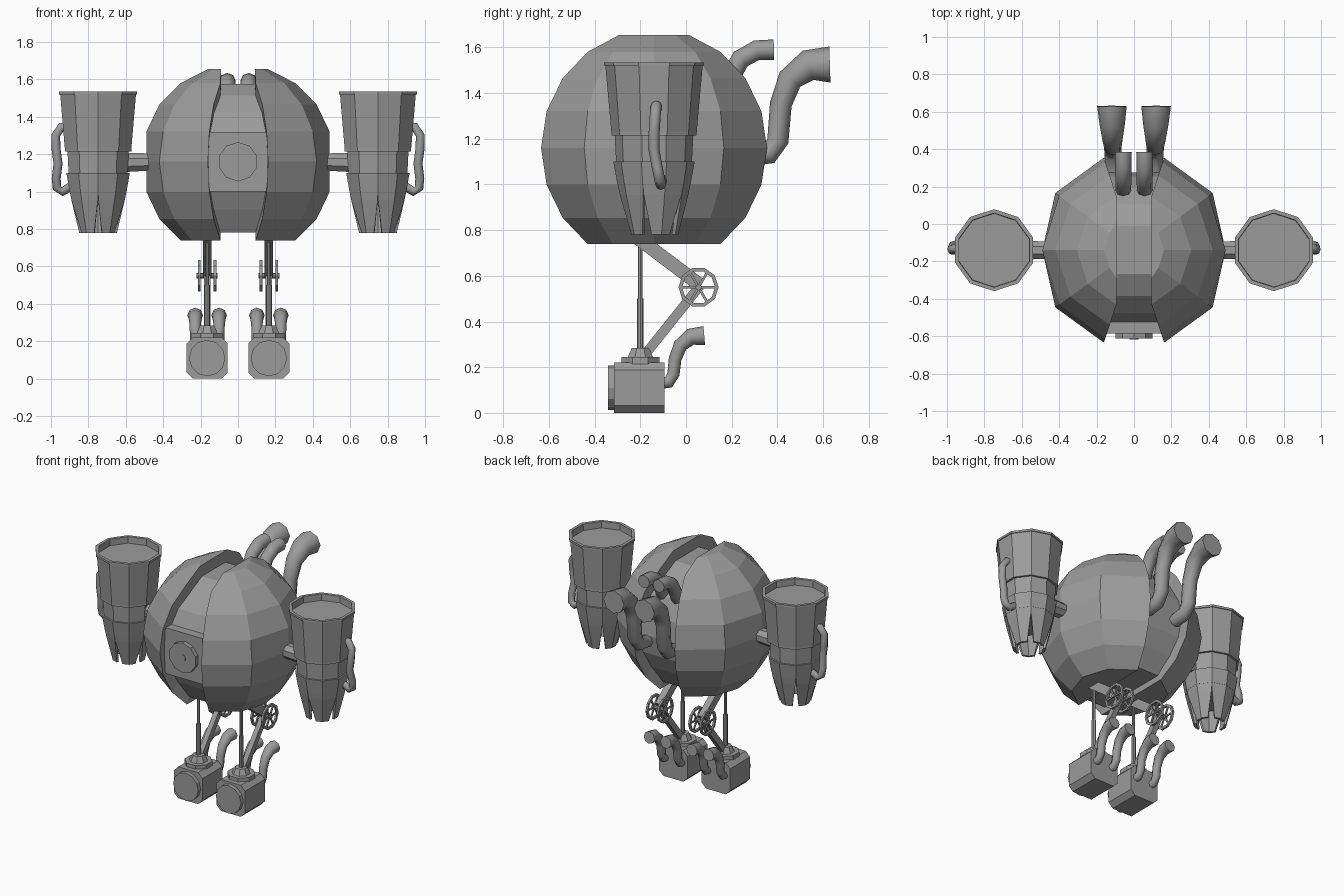
import bpy, bmesh, math
from math import sin, cos, pi, radians
from mathutils import Vector, Matrix

if "Cube" in bpy.data.objects:
    bpy.data.objects.remove(bpy.data.objects["Cube"])

grey = bpy.data.materials.new("grey metal")
grey.diffuse_color = (0.33, 0.33, 0.33, 1)
grey.use_nodes = True
grey.node_tree.nodes["Principled BSDF"].inputs["Base Color"].default_value = grey.diffuse_color


def build(name, verts, faces, smooth=()):
    me = bpy.data.meshes.new(name)
    me.from_pydata([tuple(v) for v in verts], [], faces)
    for i in smooth:
        me.polygons[i].use_smooth = True
    bm = bmesh.new()
    bm.from_mesh(me)
    bmesh.ops.recalc_face_normals(bm, faces=bm.faces)
    bm.to_mesh(me)
    bm.free()
    me.materials.append(grey)
    ob = bpy.data.objects.new(name, me)
    bpy.context.collection.objects.link(ob)
    return ob


def loft(name, rings, smooth=False):
    """Skin a list of equal rings and cap both ends."""
    n = len(rings[0])
    verts = [v for r in rings for v in r]
    faces = [(i * n + j, i * n + (j + 1) % n, (i + 1) * n + (j + 1) % n, (i + 1) * n + j)
             for i in range(len(rings) - 1) for j in range(n)]
    sides = range(len(faces)) if smooth else ()
    faces += [tuple(range(n)), tuple(range(len(verts) - n, len(verts)))]
    return build(name, verts, faces, sides)


def sweep(name, path, radii, side, n=8, smooth=True, turn=0.0):
    """Tube along a path; side is a vector across the bend plane."""
    path, side, rings = [Vector(p) for p in path], Vector(side), []
    for i, p in enumerate(path):
        t = (path[min(i + 1, len(path) - 1)] - path[max(i - 1, 0)]).normalized()
        up = side.cross(t).normalized()
        rings.append([p + radii[i] * (cos(2 * pi * k / n + turn) * up + sin(2 * pi * k / n + turn) * side)
                      for k in range(n)])
    return loft(name, rings, smooth)


def disc(name, a, b, r, side, n=10, turn=0.0, r2=None):
    return sweep(name, [a, b], [r, r2 or r], side, n, False, turn)


def beam(name, a, b, wx, w):
    """Flat bar between two points in a plane of constant x."""
    a, b = Vector(a), Vector(b)
    u = (b - a).normalized().cross(Vector((1, 0, 0))) * w / 2
    x = Vector((wx / 2, 0, 0))
    return loft(name, [[p + u + x, p + u - x, p - u - x, p - u + x] for p in (a, b)])


# Body measurements
R, CY, CZ = 0.52, -0.14, 1.16
RINGS = [radians(a) for a in range(-54, 73, 18)]


def body_point(s, theta, phi):
    x = min(max(R * cos(phi) * cos(theta), 0.09), 0.49)
    return Vector((s * x, CY + R * cos(phi) * sin(theta), CZ + R * sin(phi)))


def shell_half(s):
    name = "body_shell_right" if s > 0 else "body_shell_left"
    thetas = [radians(a) for a in (-72, -36, 0, 36, 72)]
    verts = [body_point(s, t, p) for p in RINGS for t in thetas]
    m, k = len(RINGS), len(thetas)
    faces = [(i * k + j, i * k + j + 1, (i + 1) * k + j + 1, (i + 1) * k + j)
             for i in range(m - 1) for j in range(k - 1)]
    faces += [tuple(range(k)), tuple(range((m - 1) * k, m * k))]
    # inner wall facing the slot
    edge = [i * k for i in range(m)] + [i * k + k - 1 for i in reversed(range(m))]
    base = len(verts)
    for e in edge:
        v = verts[e]
        verts.append(Vector((v.x, CY + (v.y - CY) * 0.8, CZ + (v.z - CZ) * 0.8)))
    n = len(edge)
    faces += [(edge[i], edge[(i + 1) % n], base + (i + 1) % n, base + i) for i in range(n)]
    build(name, verts, faces)


# Recessed band running over the body between the two shells
def core_side(s):
    pts = []
    for t, rings in ((-72, RINGS), (72, RINGS[::-1])):
        for p in rings:
            v = body_point(s, radians(t), p)
            f = 0.9 if p < radians(-50) else 0.84
            pts.append(Vector((v.x, CY + (v.y - CY) * f, CZ + (v.z - CZ) * f)))
    return pts


loft("body_core", [core_side(-1), core_side(1)])

# Front panel with its round port
loft("front_panel", [[(x, y, z) for x, z in ((-.158, 1.0), (.158, 1.0), (.158, 1.32), (-.158, 1.32))]
                     for y in (-0.5, -0.585)])
disc("front_port", (0, -.58, CZ), (0, -.613, CZ), .105, (1, 0, 0))
disc("port_hub", (0, -.6, CZ), (0, -.617, CZ), .025, (1, 0, 0))


def decagon(cx, r, z):
    return [(cx + r * cos(radians(90 + 36 * k)), CY + r * sin(radians(90 + 36 * k)), z) for k in range(10)]


def arm(s):
    side = "right" if s > 0 else "left"
    cx = s * 0.748
    # cup with shallow open top
    profile = [(.15, 1.0), (.16, 1.0), (.178, 1.1), (.166, 1.1), (.172, 1.215), (.187, 1.215),
               (.187, 1.23), (.213, 1.52), (.219, 1.52), (.219, 1.535), (.198, 1.535), (.196, 1.49)]
    loft("arm_cup_" + side, [decagon(cx, r, z) for r, z in profile])
    # five tapered claws separated by V slits
    for c in range(5):
        rings = []
        for r, z, gap in ((.163, 1.02, 0), (.15, .955, .5), (.106, .78, 12)):
            a0 = -90 + 72 * c
            angs = [a0 + gap, a0 + 36, a0 + 72 - gap]
            # keep the slit sides on the decagon faces
            rad = [r * cos(radians(18)) / cos(radians(18 - gap)), r, r * cos(radians(18)) / cos(radians(18 - gap))]
            pts = [(a, q) for a, q in zip(angs, rad)] + [(a, q * .84) for a, q in zip(angs[::-1], rad[::-1])]
            rings.append([(cx + s * q * cos(radians(a)), CY + q * sin(radians(a)), z) for a, q in pts])
        loft("claw_%s_%d" % (side, c + 1), rings)
    disc("claw_root_" + side, (cx, CY, 1.02), (cx, CY, .95), .14, (1, 0, 0), r2=.125)
    # shoulder bar
    disc("shoulder_" + side, (s * .42, CY, CZ), (s * .63, CY, CZ - .005), .048, (0, 1, 0), 8, pi / 8, .056)
    # outer hose
    hose = [(.90, -.13, 1.34), (.945, -.13, 1.345), (.975, -.135, 1.30), (.972, -.14, 1.22), (.962, -.14, 1.15),
            (.972, -.125, 1.07), (.968, -.115, 1.02), (.94, -.11, 1.0), (.89, -.11, 1.03)]
    sweep("arm_hose_" + side, [(s * x, y, z) for x, y, z in hose], [.024] * 9, (0, 1, 0))


def exhausts(s):
    side = "right" if s > 0 else "left"
    big = [(.27, 1.12), (.365, 1.135), (.402, 1.19), (.415, 1.35), (.455, 1.46), (.535, 1.522), (.63, 1.525)]
    sweep("large_exhaust_" + side, [(s * (.11 + .008 * i / 6), y, z) for i, (y, z) in enumerate(big)],
          [.042, .046, .047, .048, .055, .068, .079], (1, 0, 0))
    small = [(.10, 1.38), (.17, 1.41), (.195, 1.47), (.24, 1.55), (.31, 1.588), (.385, 1.59)]
    sweep("small_exhaust_" + side, [(s * .057, y, z) for y, z in small],
          [.04, .042, .042, .043, .044, .045], (1, 0, 0))


def leg(s):
    side = "right" if s > 0 else "left"
    X = s * .165
    # foot block with chamfered long edges
    h, c = .11, .033
    prof = [(-h + c, -h), (h - c, -h), (h, -h + c), (h, h - c), (h - c, h), (-h + c, h), (-h, h - c), (-h, -h + c)]
    loft("foot_" + side, [[(X + a, y, .11 + b) for a, b in prof] for y in (-.315, -.095)])
    disc("foot_cap_" + side, (X, -.31, .11), (X, -.342, .11), .097, (1, 0, 0), 12)
    # ankle
    disc("ankle_plate_" + side, (X, -.2, .215), (X, -.2, .245), .09, (1, 0, 0), 8, pi / 8)
    disc("ankle_joint_" + side, (X, -.2, .24), (X, -.2, .285), .062, (1, 0, 0), 8, pi / 8, .04)
    # piston
    disc("piston_sleeve_" + side, (X, -.2, .27), (X, -.2, .5), .015, (1, 0, 0), 8)
    disc("piston_rod_" + side, (X, -.2, .49), (X, -.2, .82), .010, (1, 0, 0), 8)
    # linkage beams
    beam("thigh_" + side, (X, -.27, .81), (X, .055, .565), .045, .06)
    beam("shin_" + side, (X, .06, .555), (X, -.18, .255), .035, .042)
    # knee wheels
    K = Vector((X, .055, .55))
    for d in (-1, 1):
        W = K + Vector((d * .042, 0, 0))
        rings = []
        for r, dx in ((.088, -.007), (.088, .007), (.072, .007), (.072, -.007)):
            rings.append([W + Vector((dx, r * cos(pi * k / 5), r * sin(pi * k / 5))) for k in range(10)])
        verts = [v for r in rings for v in r]
        build("knee_wheel_%s_%d" % (side, (d + 3) // 2), verts,
              [(i * 10 + j, i * 10 + (j + 1) % 10, (i + 1) % 4 * 10 + (j + 1) % 10, (i + 1) % 4 * 10 + j)
               for i in range(4) for j in range(10)])
        for a in (0, 60, 120):
            v = Vector((0, cos(radians(a)), sin(radians(a)))) * .075
            beam("wheel_spoke_" + side, W - v, W + v, .008, .011)
    disc("knee_axle_" + side, K - Vector((.056, 0, 0)), K + Vector((.056, 0, 0)), .014, (0, 1, 0), 8)
    # foot exhaust pipes
    path = [(-.12, .13), (-.075, .135), (-.055, .17), (-.048, .235), (-.025, .295), (.02, .333), (.08, .338)]
    for d in (-1, 1):
        sweep("foot_exhaust_%s_%d" % (side, (d + 3) // 2), [(X + d * .064, y, z) for y, z in path],
              [.027, .027, .027, .028, .031, .037, .042], (1, 0, 0))


for s in (-1, 1):
    shell_half(s)
    arm(s)
    exhausts(s)
    leg(s)
